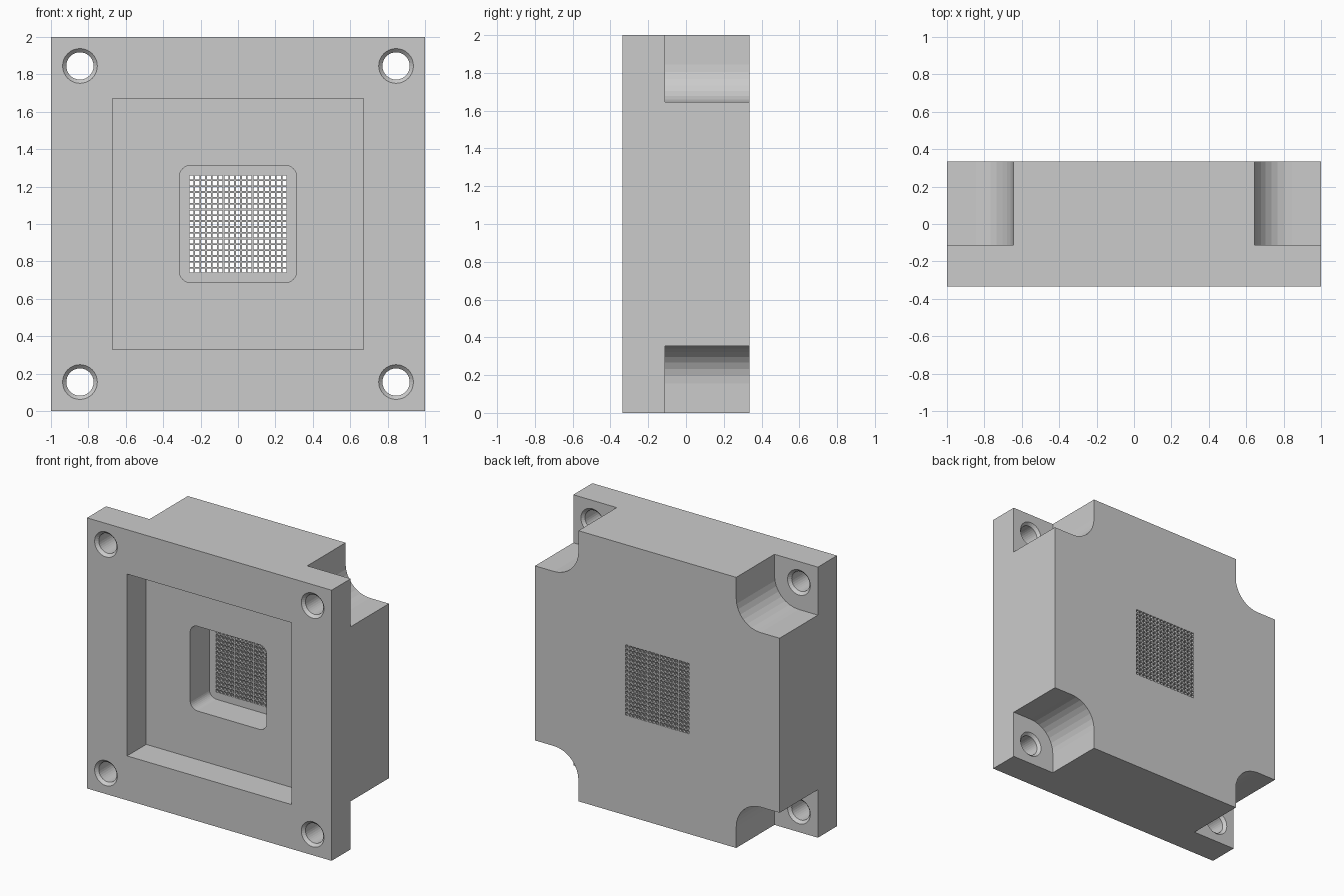
import bpy, bmesh
from math import sin, cos, pi

if "Cube" in bpy.data.objects:
    bpy.data.objects.remove(bpy.data.objects["Cube"])

F, Y1, Y2, B = -0.335, -0.112, 0.112, 0.335   # depth levels, front to back
HX, HZ = 0.845, 0.845                         # screw hole offset from centre


def finish(bm, name):
    bmesh.ops.recalc_face_normals(bm, faces=bm.faces)
    me = bpy.data.meshes.new(name)
    bm.to_mesh(me)
    bm.free()
    ob = bpy.data.objects.new(name, me)
    bpy.context.collection.objects.link(ob)
    return ob


def loft(bm, rings):
    """Solid through matching rings of (x, y, z) points."""
    vs = [[bm.verts.new(p) for p in r] for r in rings]
    n = len(vs[0])
    for a, b in zip(vs, vs[1:]):
        for i in range(n):
            j = (i + 1) % n
            bm.faces.new((a[i], a[j], b[j], b[i]))
    bm.faces.new(vs[0])
    bm.faces.new(vs[-1][::-1])


def prism(bm, pts, y0, y1):
    loft(bm, [[(x, y, z) for x, z in pts] for y in (y0, y1)])


def rect(x0, x1, z0, z1):
    return [(x0, z0), (x1, z0), (x1, z1), (x0, z1)]


def arc(cx, cz, r, a0, a1, n):
    return [(cx + r * cos(a0 + (a1 - a0) * i / n), cz + r * sin(a0 + (a1 - a0) * i / n))
            for i in range(n + 1)]


def cut(target, bm):
    cutter = finish(bm, "cutter")
    cutter.hide_render = True
    mod = target.modifiers.new("cut", 'BOOLEAN')
    mod.operation, mod.solver, mod.object = 'DIFFERENCE', 'EXACT', cutter
    bpy.context.view_layer.objects.active = target
    bpy.ops.object.modifier_apply(modifier=mod.name)
    bpy.data.objects.remove(cutter)


# Solid block
bm = bmesh.new()
prism(bm, rect(-1, 1, 0, 2), F, B)
body = finish(bm, "housing_block")

# Rounded corner notches behind the mounting flange
bm = bmesh.new()
notch = [(1.1, -1.1), (1.1, -0.645)] + arc(HX, -HZ, 0.2, pi / 2, pi, 8) + [(0.645, -1.1)]
for sx in (-1, 1):
    for sz in (-1, 1):
        prism(bm, [(sx * x, 1 + sz * z) for x, z in notch], Y1, B + 0.1)
cut(body, bm)

# Screw holes, chamfered at both ends
bm = bmesh.new()
c, r0, r1 = 0.02, 0.073, 0.093
steps = [(F - c, r1 + c), (F + c, r0), (Y1 - c, r0), (Y1 + c, r1 + c)]
for sx in (-1, 1):
    for sz in (-1, 1):
        loft(bm, [[(x, y, z) for x, z in arc(sx * HX, 1 + sz * HZ, r, 0, 2 * pi, 32)[:-1]]
                  for y, r in steps])
cut(body, bm)

# Square front recess
bm = bmesh.new()
prism(bm, rect(-0.672, 0.672, 0.328, 1.672), F - 0.1, Y1)
cut(body, bm)

# Inner pocket with rounded corners
bm = bmesh.new()
h, r = 0.313, 0.06
pts = []
for k, (sx, sz) in enumerate(((1, 1), (-1, 1), (-1, -1), (1, -1))):
    pts += arc(sx * (h - r), 1 + sz * (h - r), r, k * pi / 2, (k + 1) * pi / 2, 8)
prism(bm, pts, Y1 - 0.1, Y2)
cut(body, bm)

# Grid of small square through holes
bm = bmesh.new()
N, w, half = 17, 0.022, 0.26
pitch = (2 * half - w) / (N - 1)
for i in range(N):
    for j in range(N):
        x, z = -half + i * pitch, 1 - half + j * pitch
        prism(bm, rect(x, x + w, z, z + w), Y2 - 0.05, B + 0.1)
cut(body, bm)
